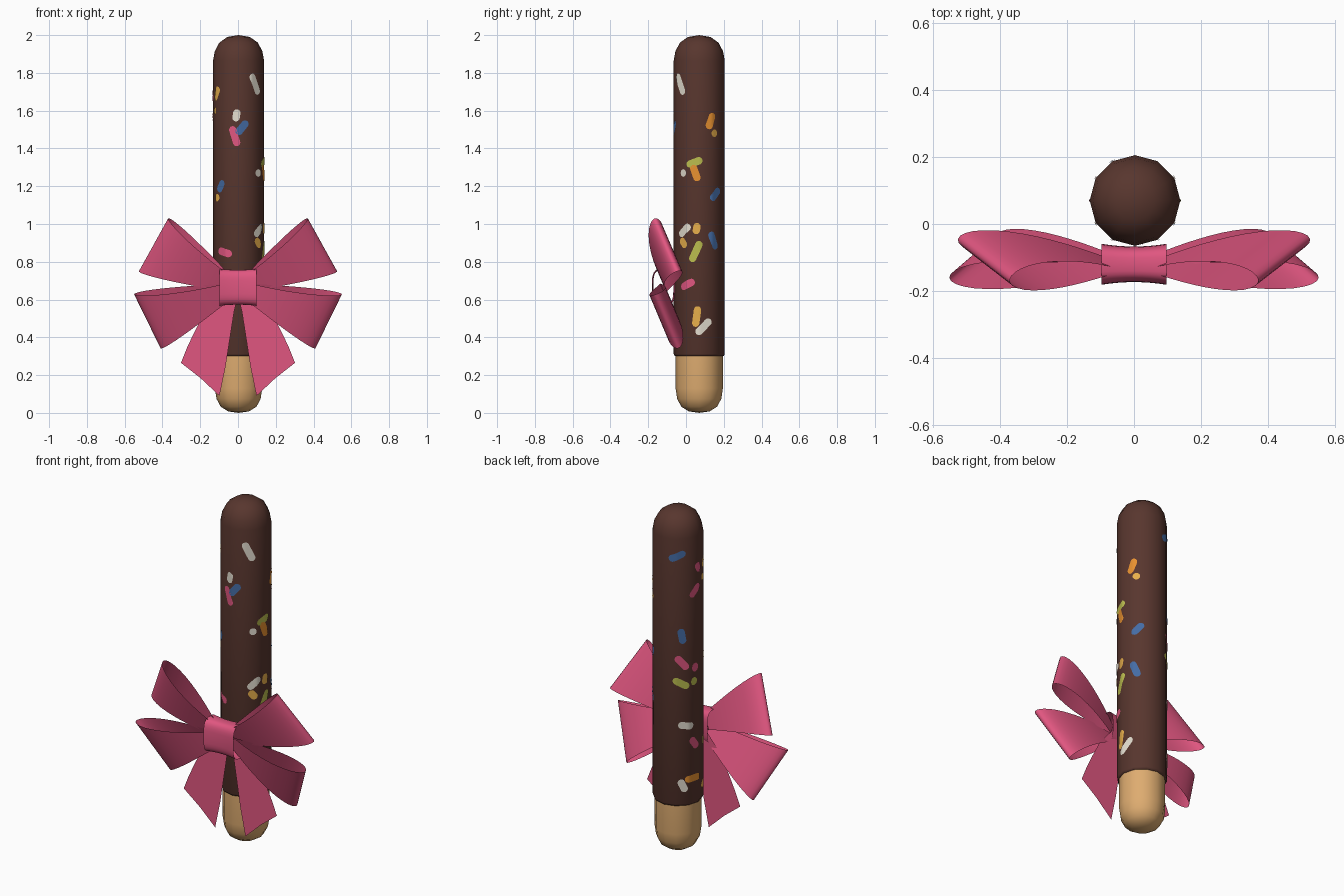
import bpy, bmesh, math
from mathutils import Vector

if "Cube" in bpy.data.objects:
    bpy.data.objects.remove(bpy.data.objects["Cube"])

CX, CY, R = 0.003, 0.07, 0.135      # stick axis and radius
SIDES = 12


def material(name, r, g, b):
    lin = [((c / 255 + 0.055) / 1.055) ** 2.4 for c in (r, g, b)]
    m = bpy.data.materials.new(name)
    m.diffuse_color = (*lin, 1)
    m.use_nodes = True
    m.node_tree.nodes["Principled BSDF"].inputs["Base Color"].default_value = m.diffuse_color
    return m


chocolate = material("chocolate", 88, 54, 46)
biscuit = material("biscuit", 222, 172, 112)
pink = material("ribbon_pink", 224, 86, 128)
white = material("white", 228, 222, 208)
yellow = material("yellow", 232, 175, 75)
orange = material("orange", 232, 145, 48)
green = material("yellow_green", 186, 188, 78)
blue = material("blue", 68, 108, 165)


def make(name, bm, mat, mirror=False, smooth=True):
    bmesh.ops.remove_doubles(bm, verts=bm.verts, dist=1e-5)
    bmesh.ops.recalc_face_normals(bm, faces=bm.faces)
    for f in bm.faces:
        f.smooth = smooth
    me = bpy.data.meshes.new(name)
    bm.to_mesh(me)
    bm.free()
    me.materials.append(mat)
    ob = bpy.data.objects.new(name, me)
    bpy.context.collection.objects.link(ob)
    if mirror:
        ob.modifiers.new("mirror", "MIRROR").use_mirror_merge = False
    return ob


def add_grid(bm, rows, closed=False):
    """Skin a list of equally long point rows with quads."""
    vs = [[bm.verts.new(p) for p in row] for row in rows]
    for a, b in zip(vs, vs[1:]):
        n = len(a)
        for j in range(n if closed else n - 1):
            k = (j + 1) % n
            bm.faces.new((a[j], a[k], b[k], b[j]))


def lathe(name, profile, mat):
    bm = bmesh.new()
    rows = [[(CX + r * math.sin(2 * math.pi * i / SIDES),
              CY - r * math.cos(2 * math.pi * i / SIDES), z)
             for i in range(SIDES)] for r, z in profile]
    add_grid(bm, rows, closed=True)
    bmesh.ops.dissolve_degenerate(bm, dist=1e-5, edges=bm.edges)
    return make(name, bm, mat)


# Biscuit end and chocolate coating
lathe("biscuit_stick", [(0, 0), (0.055, 0.008), (0.095, 0.033), (0.117, 0.075),
                        (0.125, 0.13), (0.125, 0.33)], biscuit)
lathe("chocolate_coating", [(0.115, 0.30), (0.13, 0.301), (R, 0.312), (R, 1.865),
                            (0.126, 1.915), (0.102, 1.96), (0.06, 1.99), (0, 2.0)],
      chocolate)


# Sprinkles: thin plates following the stick surface
def on_stick(angle, z):
    deg = math.degrees(angle) % 30 - 15
    r = R * math.cos(math.radians(15)) / math.cos(math.radians(deg)) + 0.0025
    return (CX + r * math.sin(angle), CY - r * math.cos(angle), z)


def sprinkles(name, mat, items, half=0.02):
    bm = bmesh.new()
    for deg, z0, tilt, length in items:
        a0, t = math.radians(deg), math.radians(tilt)
        straight = max(length / 2 - half, 0)
        rows = []
        for i in range(15):
            s = -math.cos(math.pi * i / 14) * (straight + half)
            over = max(abs(s) - straight, 0)
            w = math.sqrt(max(half * half - over * over, 1e-7))
            row = []
            for j in range(-2, 3):
                c = w * j / 2
                across = s * math.sin(t) + c * math.cos(t)
                up = s * math.cos(t) - c * math.sin(t)
                row.append(on_stick(a0 + across / R, z0 + up))
            rows.append(row)
        add_grid(bm, rows)
    make(name, bm, mat)


# (angle from the front towards the right, height, lean to the right, length)
sprinkles("white_sprinkles", white, [
    (41, 1.74, -25, 0.12), (-5, 1.575, 10, 0.065), (51, 1.27, 0, 0.035),
    (54, 0.966, 50, 0.09), (100, 0.456, 45, 0.11), (234, 0.77, -80, 0.09),
    (226, 0.42, -25, 0.08)])
sprinkles("yellow_sprinkles", yellow, [
    (-60, 1.69, 25, 0.08), (-68, 1.60, 0, 0.04), (-58, 1.14, 0, 0.04),
    (127, 1.48, 0, 0.04), (51, 0.90, -40, 0.06), (84, 0.976, 10, 0.06),
    (84, 0.51, 8, 0.11), (295, 0.39, 60, 0.06)])
sprinkles("orange_sprinkles", orange, [
    (117, 1.545, 20, 0.09), (81, 1.27, -20, 0.09), (252, 0.455, 90, 0.10)])
sprinkles("green_sprinkles", green, [
    (79, 1.326, 70, 0.09), (82, 0.854, 25, 0.12), (222, 1.02, -60, 0.10),
    (255, 1.02, 0, 0.045), (300, 0.645, 10, 0.06)])
sprinkles("blue_sprinkles", blue, [
    (8, 1.51, 40, 0.09), (-45, 1.20, 30, 0.07), (130, 1.157, 45, 0.085),
    (124, 0.912, -22, 0.10), (213, 1.765, 65, 0.10), (224, 1.296, -10, 0.09)])
sprinkles("pink_sprinkles", pink, [
    (-9, 1.465, -18, 0.11), (-34, 0.85, -75, 0.09), (62, 0.68, 65, 0.09),
    (258, 1.55, 45, 0.09), (268, 1.68, -30, 0.06), (224, 1.14, -40, 0.10),
    (258, 1.10, 0, 0.05), (255, 0.66, -35, 0.08)])


# Bow loops: a teardrop ribbon that widens towards the tip
def bow_loop(name, root, tip, width):
    root, tip, width = Vector(root), Vector(tip), Vector(width)
    along = tip - root
    normal = along.cross(width).normalized()
    rows = []
    for i in range(33):
        th = 2 * math.pi * i / 32
        u = (1 - math.cos(th)) / 2
        n = 0.058 * math.sin(th) * math.sin(th / 2)
        scale = 0.28 + 0.72 * u ** 1.1
        rows.append([root + along * u + normal * n + width * (s / 8 * scale)
                     for s in range(-4, 5)])
    bm = bmesh.new()
    add_grid(bm, rows)
    return make(name, bm, pink, mirror=True)


bow_loop("upper_bow_loops", (0.05, -0.12, 0.68), (0.447, -0.105, 0.89),
         (0.155, 0.12, -0.28))
bow_loop("lower_bow_loops", (0.05, -0.12, 0.645), (0.48, -0.10, 0.485),
         (-0.14, 0.12, -0.285))

# Knot band, slightly pinched in the middle
bm = bmesh.new()
rows = []
for i in range(9):
    k = i / 4 - 1
    hy, hz = 0.053 + 0.008 * k * k, 0.092 + 0.006 * k * k
    row = []
    for j in range(32):
        a = 2 * math.pi * j / 32
        c, s = math.cos(a), math.sin(a)
        row.append((0.097 * k,
                    -0.12 + hy * math.copysign(abs(c) ** 0.6, c),
                    0.665 + hz * math.copysign(abs(s) ** 0.6, s)))
    rows.append(row)
add_grid(bm, rows, closed=True)
make("bow_knot", bm, pink)

# Flat hanging tails: inner edge and outer edge joined by strips
bm = bmesh.new()
inner = [(0.0, 0.62), (0.02, 0.54), (0.045, 0.38), (0.065, 0.25), (0.098, 0.09)]
outer = [(0.09, 0.64), (0.175, 0.54), (0.235, 0.42), (0.27, 0.345), (0.302, 0.265)]
rows = []
for (x0, z0), (x1, z1) in zip(inner, outer):
    rows.append([(x0, -0.071, z0), ((x0 + x1) / 2, -0.071, (z0 + z1) / 2 + 0.008),
                 (x1, -0.071, z1)])
add_grid(bm, rows)
make("bow_tails", bm, pink, mirror=True, smooth=False)
